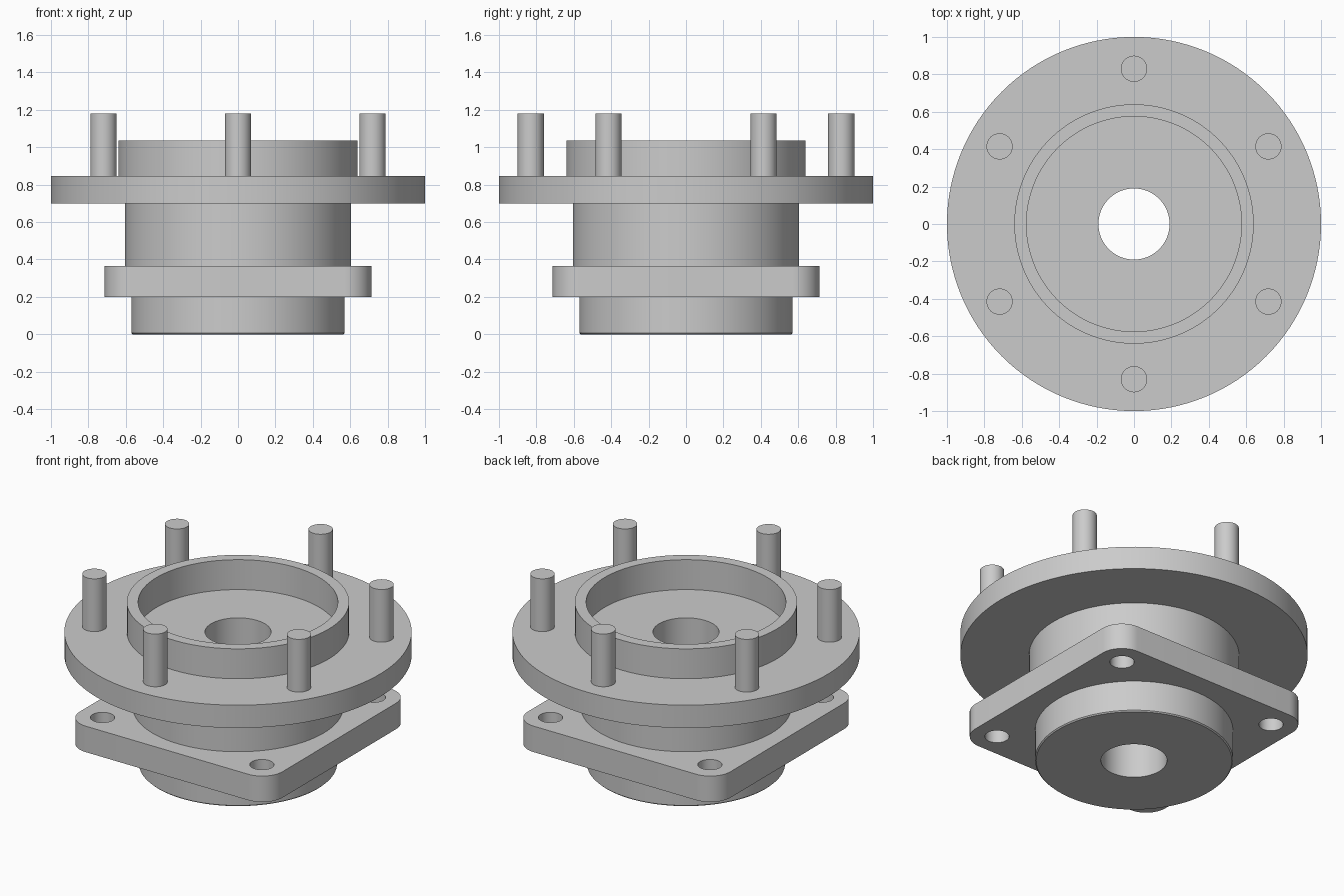
import bpy
import bmesh
from math import sin, cos, pi, radians
from mathutils import Matrix, Vector

cube = bpy.data.objects.get("Cube")
if cube:
    bpy.data.objects.remove(cube, do_unlink=True)

steel = bpy.data.materials.new("light grey steel")
steel.use_nodes = True
colour = (0.6, 0.6, 0.6, 1)
steel.diffuse_color = colour
steel.node_tree.nodes["Principled BSDF"].inputs["Base Color"].default_value = colour


def finish(name, bm):
    """Turn a bmesh into a smooth-shaded object with sharp edges kept."""
    bmesh.ops.recalc_face_normals(bm, faces=bm.faces)
    mesh = bpy.data.meshes.new(name)
    bm.to_mesh(mesh)
    bm.free()
    mesh.materials.append(steel)
    obj = bpy.data.objects.new(name, mesh)
    bpy.context.collection.objects.link(obj)
    bpy.ops.object.select_all(action='DESELECT')
    obj.select_set(True)
    bpy.context.view_layer.objects.active = obj
    bpy.ops.object.shade_smooth_by_angle(angle=radians(30))
    return obj


def lathe(name, profile, steps=128):
    """Spin a closed (radius, height) profile around z."""
    bm = bmesh.new()
    verts = [bm.verts.new((r, 0, z)) for r, z in profile]
    edges = [bm.edges.new((a, b)) for a, b in zip(verts, verts[1:] + verts[:1])]
    bmesh.ops.spin(bm, geom=verts + edges, cent=(0, 0, 0), axis=(0, 0, 1),
                   angle=2 * pi, steps=steps, use_merge=True)
    bmesh.ops.remove_doubles(bm, verts=bm.verts, dist=1e-5)
    return finish(name, bm)


def arc(cx, cy, r, start, sweep, count):
    return [(cx + r * cos(start + sweep * i / count),
             cy + r * sin(start + sweep * i / count)) for i in range(count)]


def pierced_plate(name, loops, bottom, top):
    """Fill an outline with holes and extrude it upward."""
    bm = bmesh.new()
    for points in loops:
        vs = [bm.verts.new((x, y, bottom)) for x, y in points]
        for a, b in zip(vs, vs[1:] + vs[:1]):
            bm.edges.new((a, b))
    bmesh.ops.triangle_fill(bm, edges=bm.edges[:], use_beauty=True,
                            normal=Vector((0, 0, 1)))
    result = bmesh.ops.extrude_face_region(bm, geom=bm.faces[:],
                                           use_keep_orig=True)
    raised = [g for g in result["geom"] if isinstance(g, bmesh.types.BMVert)]
    bmesh.ops.translate(bm, verts=raised, vec=(0, 0, top - bottom))
    return finish(name, bm)


# Turned hub: spigot, neck, round flange, hollow pilot ring and through bore
BORE = 0.19
FLANGE_TOP = 0.845
lathe("hub_body", [
    (BORE, 0), (0.563, 0), (0.57, 0.007), (0.57, 0.28), (0.605, 0.28),
    (0.605, 0.70), (1.0, 0.70), (1.0, FLANGE_TOP), (0.64, FLANGE_TOP),
    (0.64, 1.035), (0.575, 1.035), (0.575, FLANGE_TOP), (BORE, FLANGE_TOP),
])

# Square mounting plate with rounded corners and four bolt holes
HALF, ROUND, HOLE = 0.713, 0.143, 0.56
quarters = [pi / 4 + i * pi / 2 for i in range(4)]
outline = []
for a in quarters:
    sx, sy = (1 if cos(a) > 0 else -1), (1 if sin(a) > 0 else -1)
    outline += arc(sx * (HALF - ROUND), sy * (HALF - ROUND), ROUND,
                   a - pi / 4, pi / 2 * 13 / 12, 13)
holes = [arc(HOLE * 2 ** 0.5 * cos(a), HOLE * 2 ** 0.5 * sin(a),
             0.07, 0, 2 * pi, 32) for a in quarters]
centre = arc(0, 0, 0.5, 0, 2 * pi, 64)
pierced_plate("mounting_plate", [outline, centre] + holes, 0.20, 0.365)

# Six wheel studs
STUD_BASE, STUD_TOP = 0.80, 1.18
for i in range(6):
    angle = pi / 2 + i * pi / 3
    bm = bmesh.new()
    bmesh.ops.create_cone(
        bm, cap_ends=True, segments=40, radius1=0.07, radius2=0.07,
        depth=STUD_TOP - STUD_BASE,
        matrix=Matrix.Translation((0.83 * cos(angle), 0.83 * sin(angle),
                                   (STUD_BASE + STUD_TOP) / 2)))
    finish(f"stud_{i + 1}", bm)
